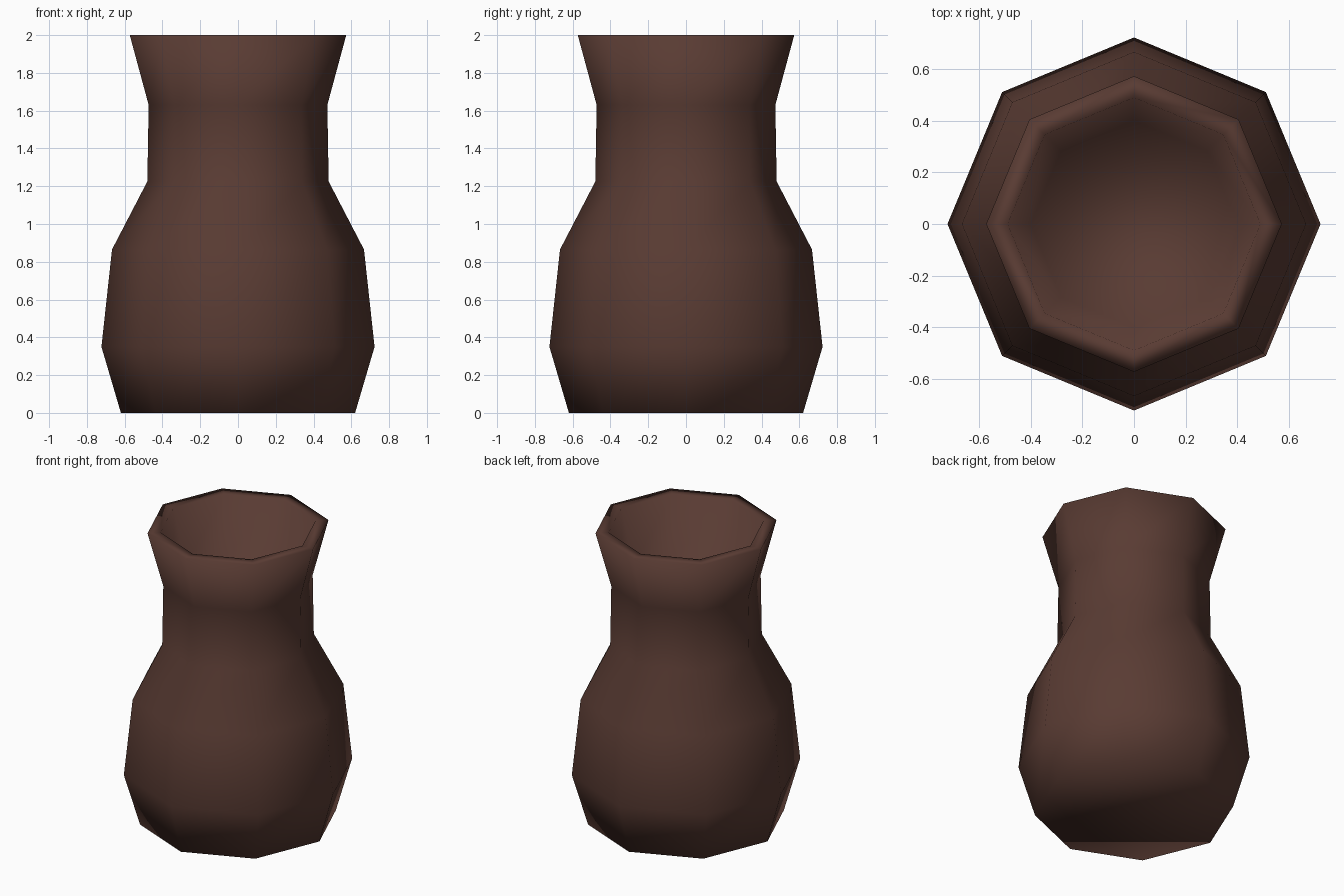
import bpy, bmesh, math

cube = bpy.data.objects.get("Cube")
if cube:
    bpy.data.objects.remove(cube, do_unlink=True)

SIDES = 8

# One flat clay colour
clay = bpy.data.materials.new("dark_brown_clay")
clay.use_nodes = True
colour = (0.1, 0.044, 0.033, 1.0)
clay.diffuse_color = colour
bsdf = clay.node_tree.nodes["Principled BSDF"]
bsdf.inputs["Base Color"].default_value = colour
bsdf.inputs["Roughness"].default_value = 0.9


def lathe(name, profile, material):
    """Revolve (radius, height) points and cap both ends with flat faces."""
    bm = bmesh.new()
    rings = []
    for radius, height in profile:
        ring = []
        for i in range(SIDES):
            a = math.tau * i / SIDES
            ring.append(bm.verts.new((radius * math.cos(a), radius * math.sin(a), height)))
        rings.append(ring)
    for low, high in zip(rings, rings[1:]):
        for i in range(SIDES):
            j = (i + 1) % SIDES
            bm.faces.new((low[i], low[j], high[j], high[i]))
    bm.faces.new(rings[0][::-1])
    bm.faces.new(rings[-1])
    bmesh.ops.recalc_face_normals(bm, faces=bm.faces)
    for face in bm.faces:
        face.smooth = True
    mesh = bpy.data.meshes.new(name)
    bm.to_mesh(mesh)
    bm.free()
    mesh.materials.append(material)
    obj = bpy.data.objects.new(name, mesh)
    bpy.context.collection.objects.link(obj)
    return obj


# Outer wall from base to flared mouth, then over the lip into the bowl
outside = [(0.62, 0), (0.723, 0.35), (0.667, 0.865),
           (0.48, 1.225), (0.473, 1.63), (0.573, 2)]
inside = [(0.49, 2), (0.4, 1.62)]
lathe("vase", outside + inside, clay)
